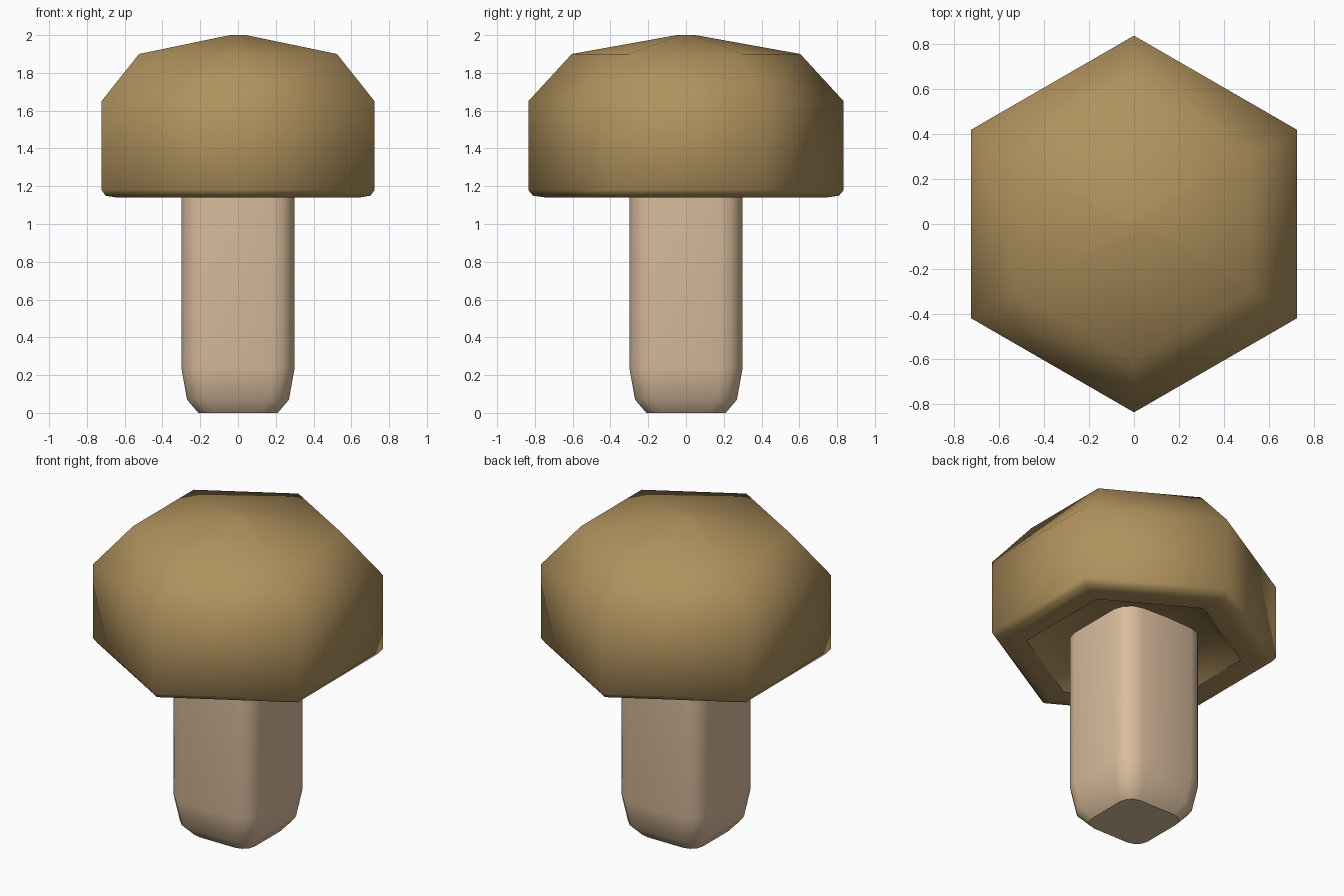
import bpy, bmesh
from math import sin, cos, pi, radians

if "Cube" in bpy.data.objects:
    bpy.data.objects.remove(bpy.data.objects["Cube"])


def loft(name, rings, color, sharp_rings):
    """Skin a stack of equal-length point rings, cap both ends, smooth shade."""
    bm = bmesh.new()
    rows = [[bm.verts.new(p) for p in ring] for ring in rings]
    n = len(rows[0])
    for a, b in zip(rows, rows[1:]):
        for i in range(n):
            j = (i + 1) % n
            bm.faces.new((a[i], a[j], b[j], b[i]))
    bm.faces.new(rows[0])
    bm.faces.new(rows[-1])
    bmesh.ops.recalc_face_normals(bm, faces=bm.faces)
    for f in bm.faces:
        f.smooth = True
    for k in sharp_rings:
        for i in range(n):
            bm.edges.get((rows[k][i], rows[k][(i + 1) % n])).smooth = False
    mesh = bpy.data.meshes.new(name)
    bm.to_mesh(mesh)
    bm.free()
    mat = bpy.data.materials.new(name + "_colour")
    mat.diffuse_color = (*color, 1)
    mat.use_nodes = True
    mat.node_tree.nodes["Principled BSDF"].inputs["Base Color"].default_value = mat.diffuse_color
    mesh.materials.append(mat)
    obj = bpy.data.objects.new(name, mesh)
    bpy.context.collection.objects.link(obj)
    return obj


def hexagon(r, z):
    return [(r * cos(radians(30 + 60 * i)), r * sin(radians(30 + 60 * i)), z)
            for i in range(6)]


def rounded_square(h, z, steps=3):
    r = h * 0.4
    pts = []
    for q in range(4):
        mid = pi / 4 + q * pi / 2
        cx, cy = (h - r) * 2 ** 0.5 * cos(mid), (h - r) * 2 ** 0.5 * sin(mid)
        for s in range(steps + 1):
            a = q * pi / 2 + s * pi / 2 / steps
            pts.append((cx + r * cos(a), cy + r * sin(a), z))
    return pts


# Stem: rounded square post with a tapered foot
stem_profile = [(0.21, 0), (0.27, 0.07), (0.30, 0.24), (0.30, 1.3)]
loft("stem", [rounded_square(h, z) for h, z in stem_profile],
     (0.70, 0.51, 0.34), [0, 3])

# Cap: six-sided dome with a rolled rim and a hollow underside
cap_profile = [(0.25, 1.235), (0.54, 1.22), (0.63, 1.145), (0.74, 1.14),
               (0.81, 1.15), (0.835, 1.18), (0.835, 1.65), (0.605, 1.90),
               (0.05, 2.0)]
loft("cap", [hexagon(r, z) for r, z in cap_profile],
     (0.43, 0.285, 0.11), [2])
